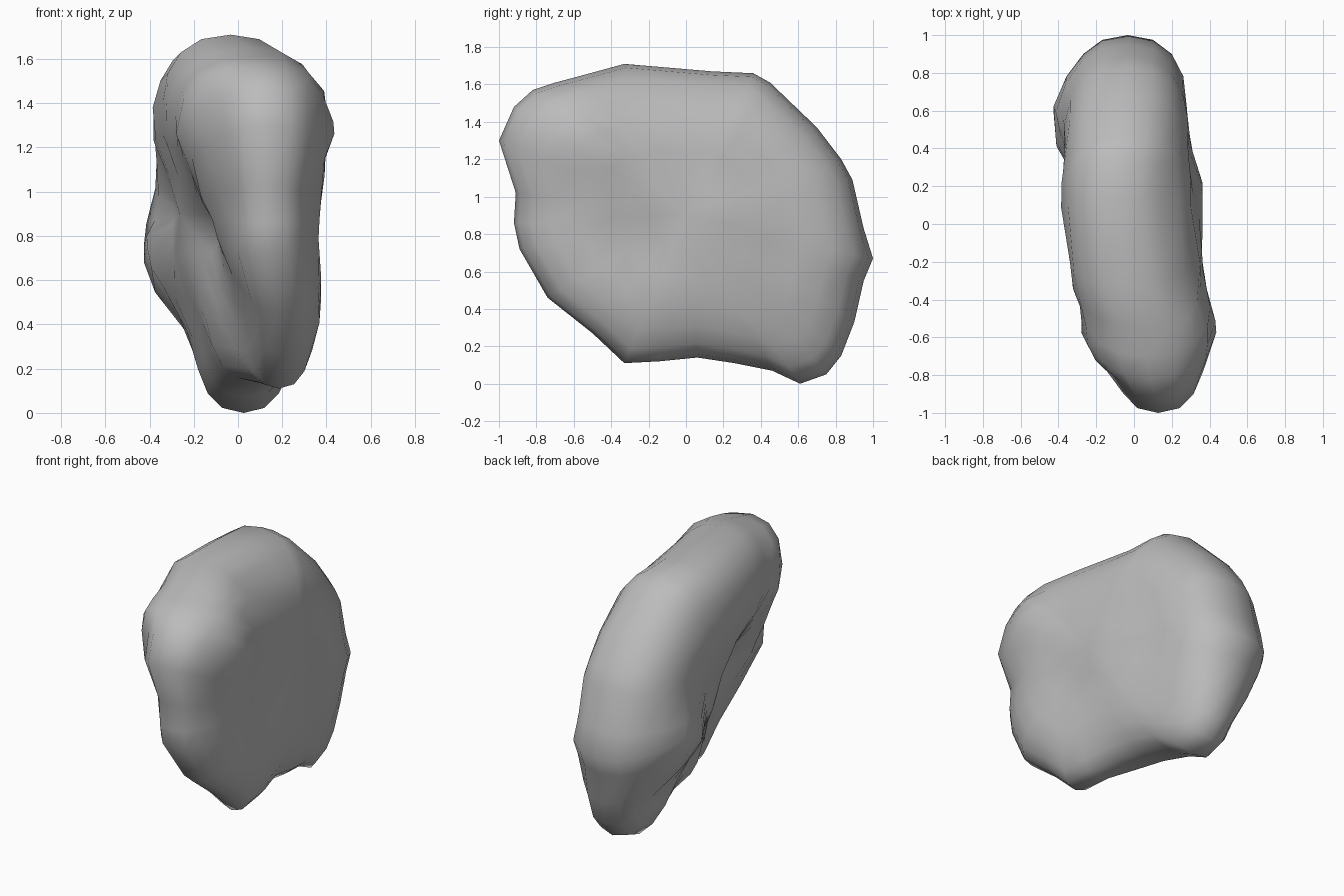
import bpy, bmesh, math
from mathutils import Vector, noise

cube = bpy.data.objects.get("Cube")
if cube:
    bpy.data.objects.remove(cube, do_unlink=True)

# Side outline of the boulder (y, z)
OUTLINE = [(-.33, 1.71), (.14, 1.67), (.36, 1.66), (.45, 1.61), (.7, 1.37), (.83, 1.2), (.89, 1.09),
           (.95, .83), (1, .67), (.95, .55), (.9, .33), (.83, .15), (.75, .05), (.61, 0), (.46, .07),
           (.26, .11), (.06, .14), (-.14, .12), (-.33, .11), (-.5, .27), (-.74, .46), (-.89, .72),
           (-.92, .86), (-.91, 1.02), (-1, 1.3), (-.92, 1.48), (-.82, 1.57), (-.7, 1.61), (-.55, 1.65)]

# Extent of the two broad faces: y, z, right x, left x
FACES = [(-.6, 1.3, -.31, .46), (-.88, 1.3, -.16, .43), (-.75, .9, -.07, .37), (-.5, .45, 0, .41),
         (-.3, .25, .02, .37), (-.25, .75, -.07, .34), (-.2, 1.4, -.36, .37), (.15, 1.4, -.41, .33),
         (.15, .9, -.29, .37), (.57, .72, -.46, .3), (.75, .75, -.43, .32), (.6, 1.2, -.4, .32),
         (.6, .25, -.23, .27), (.15, .3, -.17, .34), (.85, .7, -.39, .33), (-.3, 1.62, -.38, .3),
         (.2, 1.6, -.42, .25), (.35, 1.1, -.37, .29), (-.6, 1.52, -.32, .46), (-.6, 1.05, -.2, .39)]
CENTER = Vector((0, .9))
RINGS = 7


def extent(y, z):
    """Blend the face extents by inverse distance."""
    total = low = high = 0
    for fy, fz, a, b in FACES:
        w = 1 / ((y - fy) ** 2 + (z - fz) ** 2 + .005) ** 1.7
        total, low, high = total + w, low + w * a, high + w * b
    return low / total, high / total


def surface_point(rim, t):
    """Point on the rounded slab; t is -1 and 1 mid-face, 0 on the rim."""
    s = math.cos(t * math.pi / 2)
    py, pz = CENTER.lerp(Vector(rim), s)
    low, high = extent(py, pz)
    side = math.copysign(max(0, 1 - s ** 4) ** .42, t)
    x = (low + high) / 2 + (high - low) / 2 * side
    return Vector((x + .015 * noise.noise((x * 3, py * 3, pz * 3)), py, pz))


# Boulder skin: rings from the right face round the rim to the left face
bm = bmesh.new()
poles = [bm.verts.new(surface_point(CENTER, t)) for t in (-1, 1)]
rings = [[bm.verts.new(surface_point(rim, i / RINGS)) for rim in OUTLINE]
         for i in range(1 - RINGS, RINGS)]
n = len(OUTLINE)
for j in range(n):
    k = (j + 1) % n
    for a, b in zip(rings, rings[1:]):
        bm.faces.new((a[j], a[k], b[k], b[j]))
    bm.faces.new((poles[0], rings[0][k], rings[0][j]))
    bm.faces.new((poles[1], rings[-1][j], rings[-1][k]))
bmesh.ops.recalc_face_normals(bm, faces=bm.faces)

mesh = bpy.data.meshes.new("boulder")
bm.to_mesh(mesh)
bm.free()
boulder = bpy.data.objects.new("boulder", mesh)
bpy.context.collection.objects.link(boulder)

# Stone colour
stone = bpy.data.materials.new("grey stone")
stone.use_nodes = True
colour = (.5, .5, .5, 1)
stone.diffuse_color = colour
stone.node_tree.nodes["Principled BSDF"].inputs["Base Color"].default_value = colour
mesh.materials.append(stone)

# Soft shading
bpy.context.view_layer.objects.active = boulder
boulder.select_set(True)
bpy.ops.object.shade_smooth_by_angle(angle=math.radians(50))
